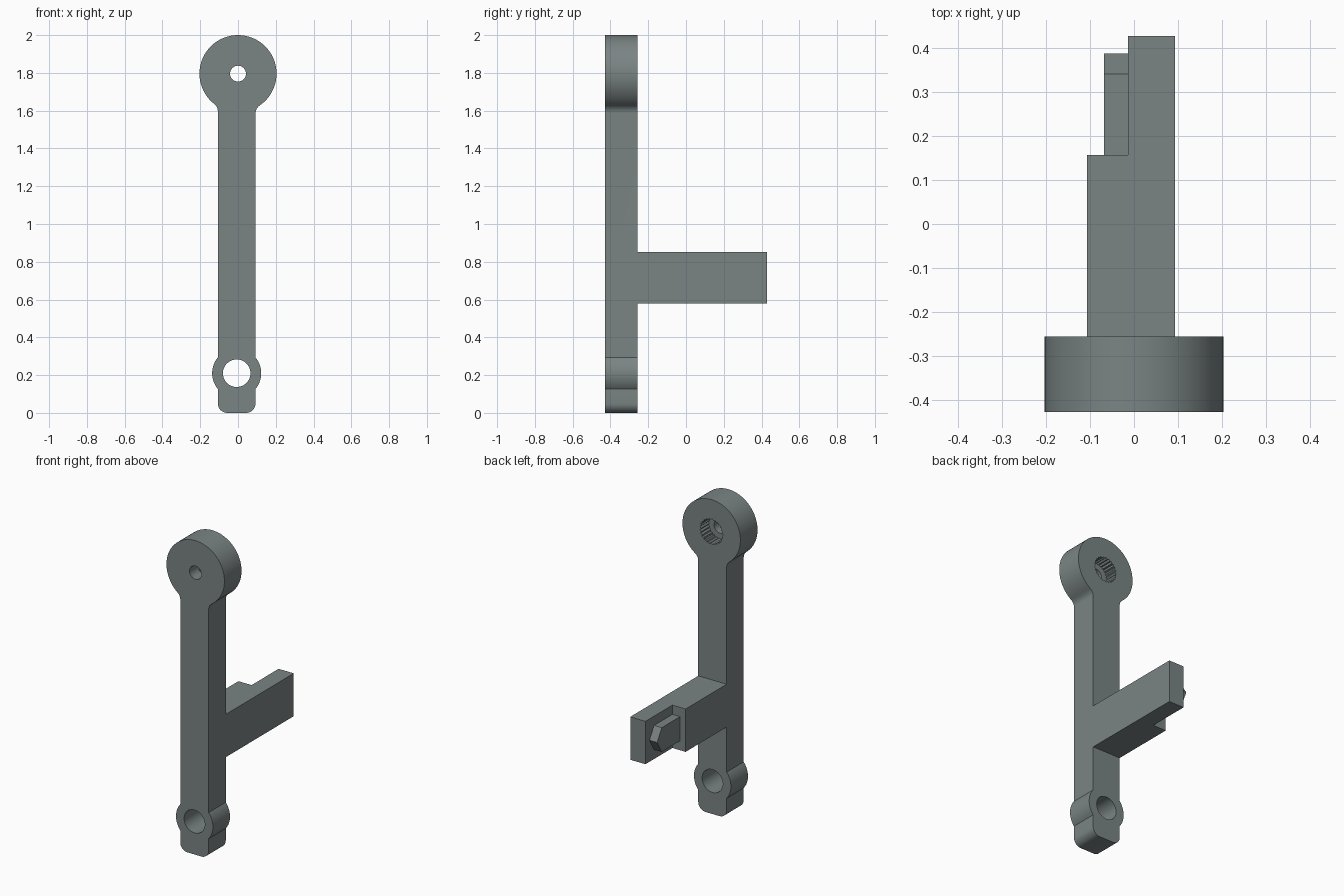
import bpy, bmesh, math
from math import sin, cos, pi, sqrt, atan2

if "Cube" in bpy.data.objects:
    bpy.data.objects.remove(bpy.data.objects["Cube"])

steel = bpy.data.materials.new("grey steel")
steel.diffuse_color = (0.195, 0.23, 0.23, 1)
steel.use_nodes = True
steel.node_tree.nodes["Principled BSDF"].inputs["Base Color"].default_value = steel.diffuse_color


def prism(name, pts, to3d, lo, hi):
    """Extrude a closed 2D profile from lo to hi; to3d maps (u, v, depth) to xyz."""
    bm = bmesh.new()
    a = [bm.verts.new(to3d(u, v, lo)) for u, v in pts]
    b = [bm.verts.new(to3d(u, v, hi)) for u, v in pts]
    bm.faces.new(a)
    bm.faces.new(b[::-1])
    n = len(pts)
    for i in range(n):
        j = (i + 1) % n
        bm.faces.new((a[i], b[i], b[j], a[j]))
    bmesh.ops.recalc_face_normals(bm, faces=bm.faces)
    me = bpy.data.meshes.new(name)
    bm.to_mesh(me)
    bm.free()
    me.materials.append(steel)
    ob = bpy.data.objects.new(name, me)
    bpy.context.collection.objects.link(ob)
    return ob


def arc(cx, cz, r, a0, a1, n):
    return [(cx + r * cos(a0 + (a1 - a0) * i / n), cz + r * sin(a0 + (a1 - a0) * i / n))
            for i in range(n + 1)]


def circle(cx, cz, r, n=48):
    return arc(cx, cz, r, 0, 2 * pi, n)[:-1]


def combine(target, other, operation):
    mod = target.modifiers.new(operation.lower(), 'BOOLEAN')
    mod.operation, mod.object, mod.solver = operation, other, 'EXACT'
    bpy.context.view_layer.objects.active = target
    bpy.ops.object.modifier_apply(modifier=mod.name)
    bpy.data.objects.remove(other, do_unlink=True)


def front(u, v, d):
    return (u, d, v)


def plan(u, v, d):
    return (u, v, d)


def side(u, v, d):
    return (d, u, v)


# Main dimensions
FRONT, BACK = -0.428, -0.256
LEFT, RIGHT = -0.107, 0.093
MID, HALF = (LEFT + RIGHT) / 2, (RIGHT - LEFT) / 2
HEAD_Z, HEAD_R = 1.796, 0.204
HUB_Z, HUB_R = 0.21, 0.13
FILLET, CORNER = 0.05, 0.05


def half_outline(edge):
    """Profile from bottom to head tangent for a shaft edge at x = edge > 0."""
    pts = arc(edge - CORNER, CORNER, CORNER, -pi / 2, 0, 8)
    a = math.acos(HALF / HUB_R)
    pts += arc(edge - HALF, HUB_Z, HUB_R, -a, a, 16)
    fx = edge + FILLET
    drop = sqrt((HEAD_R + FILLET) ** 2 - fx ** 2)
    pts += arc(fx, HEAD_Z - drop, FILLET, pi, atan2(drop, -fx), 8)
    return pts, atan2(-drop, fx)


# Lever plate: shaft, round head and lower hub in one outline
right, a_right = half_outline(RIGHT)
left, a_left = half_outline(-LEFT)
head = arc(0, HEAD_Z, HEAD_R, a_right, pi - a_left, 64)[1:-1]
outline = right + head + [(-x, z) for x, z in reversed(left)]
lever = prism("lever", outline, front, FRONT, BACK)

# Stepped arm reaching backwards
arm = prism("arm", [(LEFT, BACK - 0.05), (RIGHT, BACK - 0.05), (RIGHT, 0.428),
                    (-0.014, 0.428), (-0.014, 0.157), (LEFT, 0.157)],
            plan, 0.58, 0.853)
combine(lever, arm, 'UNION')

# Pointed peg on the arm step
PZ, PH = 0.717, 0.077
peg = prism("peg", [(0.13, PZ - PH), (0.341, PZ - PH), (0.388, PZ),
                    (0.341, PZ + PH), (0.13, PZ + PH)], side, -0.068, 0.01)
combine(lever, peg, 'UNION')

# Holes: lower pivot, head screw hole, serrated socket in the back of the head
combine(lever, prism("pivot_hole", circle(MID, HUB_Z, 0.073), front, -0.6, -0.1), 'DIFFERENCE')
combine(lever, prism("screw_hole", circle(0, HEAD_Z, 0.042, 32), front, -0.6, -0.1), 'DIFFERENCE')
teeth = 25
socket = [((0.082 if i % 2 else 0.074) * cos(pi * i / teeth),
           HEAD_Z + (0.082 if i % 2 else 0.074) * sin(pi * i / teeth)) for i in range(2 * teeth)]
combine(lever, prism("socket", socket, front, BACK - 0.085, -0.1), 'DIFFERENCE')

# Smooth the round walls, keep the edges crisp
bpy.ops.object.select_all(action='DESELECT')
lever.select_set(True)
bpy.context.view_layer.objects.active = lever
bpy.ops.object.shade_smooth_by_angle(angle=math.radians(25))
